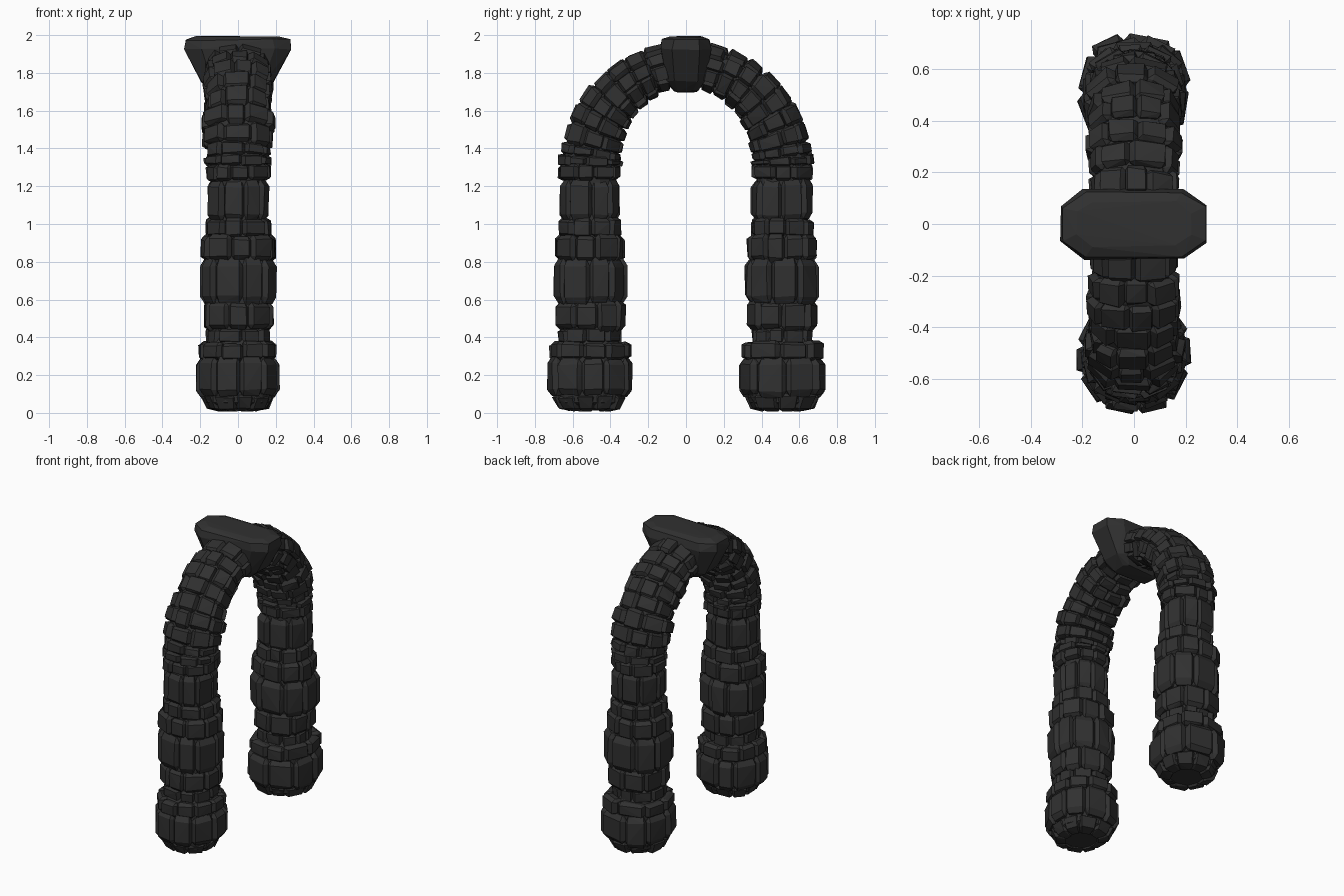
import bpy, bmesh, math, random
from mathutils import Vector

if "Cube" in bpy.data.objects:
    bpy.data.objects.remove(bpy.data.objects["Cube"])

random.seed(11)
TAU = math.tau
stone = bpy.data.materials.new("dark_stone")
stone.diffuse_color = (0.03, 0.03, 0.03, 1)
stone.use_nodes = True
stone.node_tree.nodes["Principled BSDF"].inputs["Base Color"].default_value = stone.diffuse_color

SPRING = 1.30   # height where the legs start to curve
ARC = 0.51      # arch centre-line radius
END = SPRING + ARC * math.pi / 2

# stone courses: start, end (distance along the path), half-width across x, half-width in the arch plane
COURSES = [
    (0.01, 0.10, 0.195, 0.20), (0.09, 0.29, 0.217, 0.222), (0.28, 0.375, 0.207, 0.213),
    (0.365, 0.45, 0.165, 0.165), (0.44, 0.59, 0.185, 0.186), (0.58, 0.815, 0.203, 0.193),
    (0.805, 0.94, 0.195, 0.182), (0.93, 1.03, 0.17, 0.165), (1.02, 1.235, 0.162, 0.160),
    (1.23, 1.315, 0.168, 0.166), (1.31, 1.355, 0.178, 0.168), (1.35, 1.41, 0.17, 0.158),
]
s = 1.405
for i in range(8):
    f = i / 7
    COURSES.append((s, s + 0.09, 0.185 + 0.008 * math.sin(i * 2) - 0.012 * f, 0.158 - 0.036 * f))
    s += 0.086


def path_point(s, across, inplane, side):
    """Point at distance s on the leg/arch path, offset in the cross-section."""
    if s < SPRING:
        y, z = ARC + inplane, s
    else:
        a = (s - SPRING) / ARC
        r = ARC + 0.03 * math.sin(a) ** 2 + inplane
        y, z = r * math.cos(a), SPRING + r * math.sin(a)
    return Vector((across, y * side, z))


def section(a, rx, ry):
    """Slightly squared oval."""
    c, d = math.cos(a), math.sin(a)
    k = (abs(c) ** 2.4 + abs(d) ** 2.4) ** (-1 / 2.4)
    return rx * c * k, ry * d * k


def add_hull(bm, pts):
    verts = [bm.verts.new(p) for p in pts]
    res = bmesh.ops.convex_hull(bm, input=verts)
    junk = {g for g in res["geom_interior"] + res["geom_unused"] if isinstance(g, bmesh.types.BMVert)}
    bmesh.ops.delete(bm, geom=list(junk), context='VERTS')


def finish(bm, name):
    bmesh.ops.recalc_face_normals(bm, faces=bm.faces)
    me = bpy.data.meshes.new(name)
    bm.to_mesh(me)
    bm.free()
    me.materials.append(stone)
    ob = bpy.data.objects.new(name, me)
    bpy.context.collection.objects.link(ob)
    return ob


def stone_course(bm, s0, s1, rx, ry, side, bottom):
    n = random.choice((8, 9, 9, 10))
    turn = random.random() * TAU
    cuts = [turn + TAU * (i + random.uniform(-0.15, 0.15)) / n for i in range(n)]
    cuts.append(cuts[0] + TAU)
    for a0, a1 in zip(cuts, cuts[1:]):
        push = random.uniform(-0.006, 0.008)
        lo = s0 + (0 if bottom else random.uniform(-0.008, 0.008))
        hi = s1 + random.uniform(-0.008, 0.008)
        pts = []
        for u in (-1, -0.72, 0.72, 1):
            for v in (-1, -0.68, 0.68, 1):
                edge = (abs(u) == 1) + (abs(v) == 1)
                if edge == 2:
                    continue
                # rim points sit lower than the face, giving chipped bevels
                drop = 0.024 if edge else random.uniform(-0.003, 0.005)
                if bottom:
                    drop += 0.045 * (1 - v) / 2 + (0.03 if v == -1 else 0)
                ang = (a0 + a1) / 2 + u * (a1 - a0) / 2
                x, y = section(ang, rx + push - drop, ry + push - drop)
                t = (lo + hi) / 2 + v * (hi - lo) / 2 + random.uniform(-0.004, 0.004)
                pts.append(path_point(max(t, 0.005), x, y, side))
        # hidden inner end of the wedge
        for a in (a0, a1):
            for t in (lo + 0.01, hi - 0.01):
                x, y = section(a, rx * 0.5, ry * 0.5)
                pts.append(path_point(t, x, y, side))
        add_hull(bm, pts)


def core(bm, side):
    """Mortar tube closing the gaps between the stones."""
    rings = []
    levels = [(0.02, 0.11, 0.11)]
    levels += [((a + b) / 2, rx - 0.027, ry - 0.027) for a, b, rx, ry in COURSES]
    levels.append((END, 0.14, 0.095))
    for s, rx, ry in levels:
        rings.append([bm.verts.new(path_point(s, *section(TAU * i / 16, rx, ry), side)) for i in range(16)])
    for r0, r1 in zip(rings, rings[1:]):
        for i in range(16):
            j = (i + 1) % 16
            bm.faces.new((r0[i], r0[j], r1[j], r1[i]))
    bm.faces.new(rings[0])
    bm.faces.new(rings[-1])


# two halves of the arch
for name, side in (("front", -1), ("back", 1)):
    bm = bmesh.new()
    for i, (a, b, rx, ry) in enumerate(COURSES):
        stone_course(bm, a, b, rx, ry, side, i == 0)
    finish(bm, name + "_arch_stones")
    bm = bmesh.new()
    core(bm, side)
    finish(bm, name + "_mortar_core")

# keystone: flared faceted block (height, half x, half y, corner cut in x, corner cut in y)
bm = bmesh.new()
pts = []
for z, hx, hy, cx, cy in ((1.70, 0.12, 0.06, 0.03, 0.02), (1.755, 0.19, 0.105, 0.05, 0.04),
                          (1.925, 0.283, 0.135, 0.09, 0.065), (1.975, 0.275, 0.125, 0.09, 0.06),
                          (1.995, 0.22, 0.085, 0.06, 0.04)):
    for sx in (-1, 1):
        for sy in (-1, 1):
            for px, py in ((hx, hy - cy), (hx - cx, hy)):
                j = [random.uniform(-0.005, 0.005) for _ in range(3)]
                pts.append(Vector((sx * px + j[0], sy * py + j[1], min(z + j[2], 2.0))))
add_hull(bm, pts)
finish(bm, "keystone")
